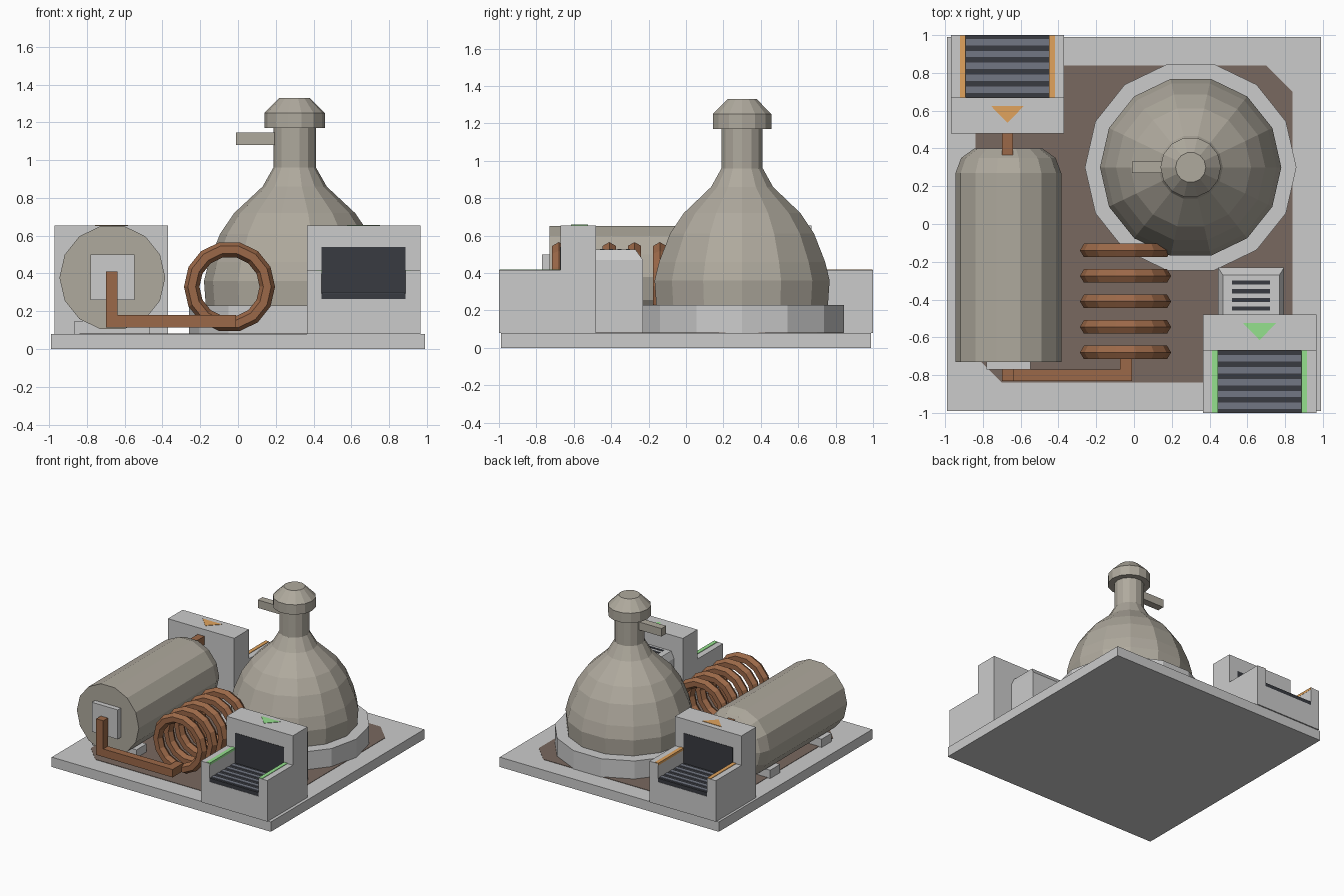
import bpy, bmesh
from math import cos, sin, pi
from mathutils import Matrix, Vector

if "Cube" in bpy.data.objects:
    bpy.data.objects.remove(bpy.data.objects["Cube"])


def mat(name, r, g, b):
    m = bpy.data.materials.new(name)
    m.diffuse_color = (r, g, b, 1)
    m.use_nodes = True
    m.node_tree.nodes["Principled BSDF"].inputs["Base Color"].default_value = m.diffuse_color
    return m


FLOOR = mat("dark_floor", .19, .14, .115)
TAN = mat("tan_metal", .43, .40, .34)
COPPER = mat("copper", .33, .14, .065)
DARK = mat("dark_opening", .04, .043, .052)
SLAT = mat("slat_grey", .17, .185, .23)
GREEN = mat("green_mark", .3, .75, .27)
ORANGE = mat("orange_mark", .75, .37, .11)


def finish(name, bm, material=None):
    bmesh.ops.recalc_face_normals(bm, faces=bm.faces)
    me = bpy.data.meshes.new(name)
    bm.to_mesh(me)
    bm.free()
    ob = bpy.data.objects.new(name, me)
    bpy.context.collection.objects.link(ob)
    if material:
        me.materials.append(material)
    return ob


def prism(name, pts, move, material=None):
    """Flat outline pushed along a vector."""
    bm = bmesh.new()
    face = bm.faces.new([bm.verts.new(p) for p in pts])
    ext = bmesh.ops.extrude_face_region(bm, geom=[face])
    verts = [g for g in ext["geom"] if isinstance(g, bmesh.types.BMVert)]
    bmesh.ops.translate(bm, verts=verts, vec=Vector(move))
    return finish(name, bm, material)


def box(name, x, y, z, material=None):
    pts = [(x[0], y[0], z[0]), (x[1], y[0], z[0]), (x[1], y[1], z[0]), (x[0], y[1], z[0])]
    return prism(name, pts, (0, 0, z[1] - z[0]), material)


def lathe(name, profile, matrix, material=None, n=14):
    """Closed solid of revolution from (radius, height) pairs."""
    bm = bmesh.new()
    rings = [[bm.verts.new((r * cos(2 * pi * i / n), r * sin(2 * pi * i / n), h))
              for i in range(n)] for r, h in profile]
    for a, b in zip(rings, rings[1:]):
        for i in range(n):
            j = (i + 1) % n
            bm.faces.new((a[i], a[j], b[j], b[i]))
    bm.faces.new(rings[0])
    bm.faces.new(rings[-1])
    bm.transform(matrix)
    return finish(name, bm, material)


def torus(name, centre, major, minor, n=14, m=6):
    """Low-poly ring standing around the y axis."""
    bm = bmesh.new()
    rings = []
    for i in range(n):
        a = 2 * pi * i / n
        rings.append([])
        for j in range(m):
            b = 2 * pi * j / m
            r = major + minor * cos(b)
            rings[-1].append(bm.verts.new((centre[0] + r * cos(a), centre[1] + minor * sin(b),
                                           centre[2] + r * sin(a))))
    for i in range(n):
        a, b = rings[i], rings[(i + 1) % n]
        for j in range(m):
            k = (j + 1) % m
            bm.faces.new((a[j], a[k], b[k], b[j]))
    return finish(name, bm, COPPER)


# Base plate and floor inlay
box("base_plate", (-.99, .99), (-.99, .99), (0, .08))
prism("floor_inlay", [(x, y, .078) for x, y in
      [(-.70, -.84), (.84, -.84), (.84, .70), (.70, .84), (-.84, .84), (-.84, -.70)]],
      (0, 0, .005), FLOOR)

# Boiler pot with neck, cap and spout
pot = Matrix.Translation((.30, .30, 0))
lathe("pot_ring", [(.56, .08), (.56, .23)], pot)
lathe("pot_body", [(.47, .22), (.48, .36), (.455, .46), (.395, .61), (.32, .72), (.17, .86),
                   (.113, .96), (.113, 1.17), (.16, 1.17), (.16, 1.25), (.08, 1.33)], pot, TAN)
box("pot_spout", (-.01, .22), (.27, .33), (1.08, 1.145), TAN)

# Horizontal tank with feet and end plate
lathe("tank", [(.28, -.73), (.28, .27), (.25, .35), (.18, .40)],
      Matrix.Translation((-.665, 0, .378)) @ Matrix.Rotation(-pi / 2, 4, 'X'), TAN)
for i, y in enumerate((-.58, .085)):
    box(f"tank_foot_{i}", (-.865, -.465), (y - .065, y + .065), (.08, .148))
box("tank_end_plate", (-.782, -.548), (-.77, -.72), (.26, .50))

# Copper coil and pipes
for i in range(5):
    torus(f"coil_ring_{i}", (-.045, -.68 + .135 * i, .33), .20, .041)
box("pipe_riser", (-.70, -.637), (-.83, -.765), (.18, .41), COPPER)
box("pipe_run", (-.70, -.01), (-.83, -.77), (.115, .18), COPPER)
box("pipe_coil_stub", (-.075, -.01), (-.77, -.69), (.115, .18), COPPER)
box("tank_outlet_pipe", (-.70, -.64), (.34, .50), (.53, .60), COPPER)


# Conveyor ports: same shape, the back one is turned around
def port(name, cx, s, colour):
    def pb(part, x, y, z, m=None):
        return box(f"{name}_{part}", sorted((cx + s * x[0], cx + s * x[1])),
                   sorted((s * y[0], s * y[1])), z, m)
    pb("housing", (-.30, .30), (-.67, -.48), (.08, .655))
    tray = [(-.30, .08), (.30, .08), (.30, .415), (.222, .415),
            (.222, .265), (-.222, .265), (-.222, .415), (-.30, .415)]
    prism(f"{name}_tray", [(cx + x, -s, z) for x, z in tray], (0, s * .33, 0))
    pb("opening", (-.222, .222), (-.673, -.66), (.29, .54), DARK)
    pb("belt", (-.222, .222), (-.998, -.67), (.26, .295), DARK)
    for i in range(5):
        y = -.963 + .063 * i
        pb(f"slat_{i}", (-.22, .22), (y - .017, y + .017), (.29, .30), SLAT)
    for i, x in enumerate((-.252, .221)):
        pb(f"edge_strip_{i}", (x, x + .031), (-.998, -.67), (.40, .419), colour)
    yt = s * .575 if s > 0 else .58
    yt = -.57 if s > 0 else .58
    prism(f"{name}_arrow", [(cx - .087, yt + .045, .65), (cx + .087, yt + .045, .65),
                            (cx, yt - .045, .65)], (0, 0, .008), colour)


port("front_port", .665, 1, GREEN)
port("back_port", -.67, -1, ORANGE)

# Vent box behind the front port
box("vent_box", (.445, .795), (-.48, -.23), (.08, .47))
bm = bmesh.new()
low = [bm.verts.new(p) for p in [(.445, -.48, .47), (.795, -.48, .47), (.795, -.23, .47), (.445, -.23, .47)]]
top = [bm.verts.new(p) for p in [(.47, -.48, .525), (.77, -.48, .525), (.77, -.27, .525), (.47, -.27, .525)]]
bm.faces.new(low)
bm.faces.new(top)
for i in range(4):
    j = (i + 1) % 4
    bm.faces.new((low[i], low[j], top[j], top[i]))
finish("vent_lid", bm)
for i in range(4):
    y = -.31 - .046 * i
    box(f"vent_slot_{i}", (.52, .72), (y - .011, y + .011), (.52, .528), DARK)
